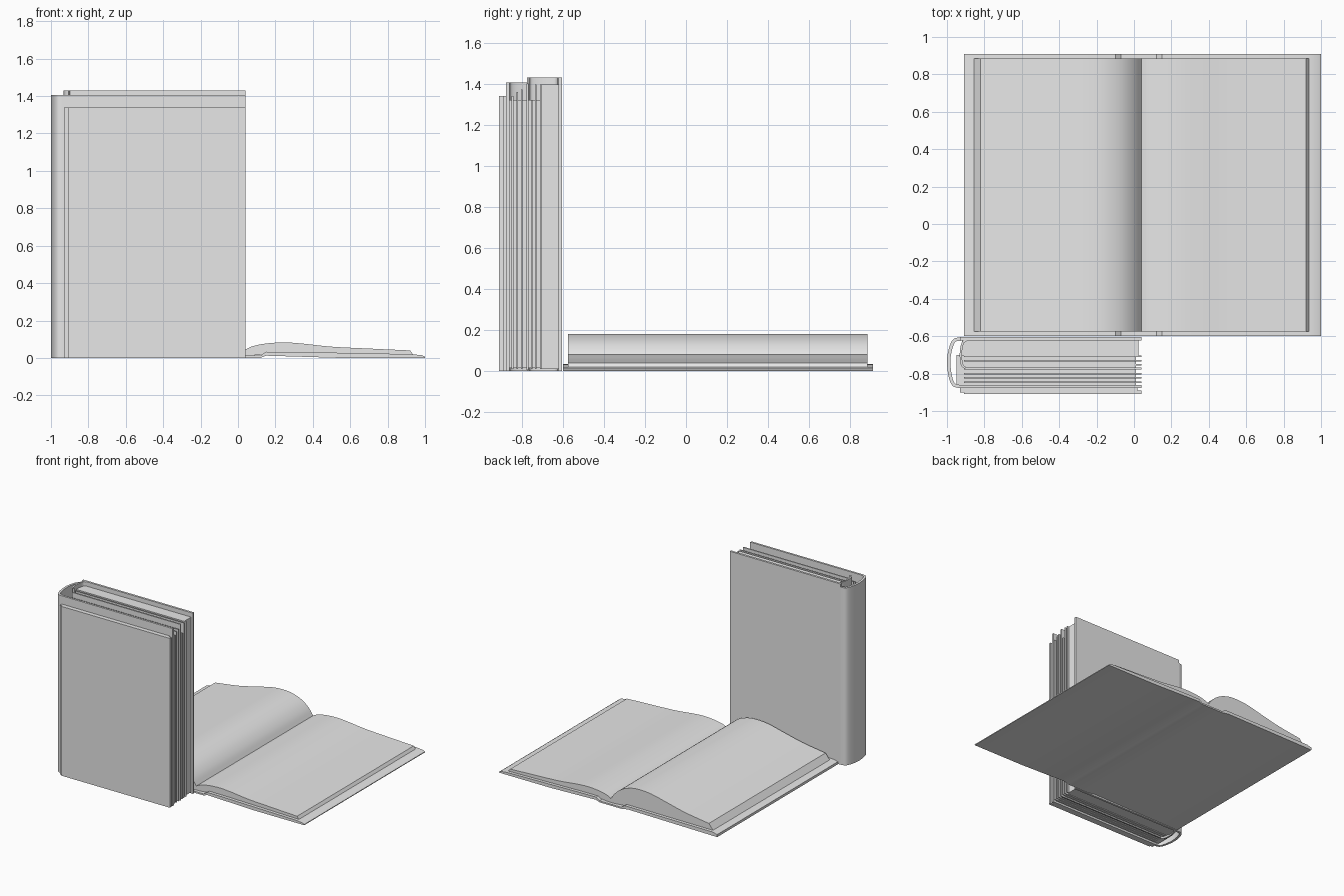
import bpy, bmesh
from mathutils import Vector
from math import radians

cube = bpy.data.objects.get("Cube")
if cube:
    bpy.data.objects.remove(cube, do_unlink=True)

grey = bpy.data.materials.new("plain_grey")
grey.use_nodes = True
colour = (0.8, 0.8, 0.8, 1)
grey.diffuse_color = colour
grey.node_tree.nodes["Principled BSDF"].inputs["Base Color"].default_value = colour


def prism(name, outline, axis, low, high):
    """Extrude a flat outline along z (outline in xy) or y (outline in xz)."""
    bm = bmesh.new()
    def place(a, b, t):
        return (a, b, t) if axis == "z" else (a, t, b)
    face = bm.faces.new([bm.verts.new(place(a, b, low)) for a, b in outline])
    new = bmesh.ops.extrude_face_region(bm, geom=[face])["geom"]
    bmesh.ops.translate(bm, vec=Vector(place(0, 0, high - low)),
                        verts=[g for g in new if isinstance(g, bmesh.types.BMVert)])
    bmesh.ops.recalc_face_normals(bm, faces=bm.faces)
    mesh = bpy.data.meshes.new(name)
    bm.to_mesh(mesh)
    bm.free()
    ob = bpy.data.objects.new(name, mesh)
    bpy.context.collection.objects.link(ob)
    mesh.materials.append(grey)
    bpy.ops.object.select_all(action="DESELECT")
    ob.select_set(True)
    bpy.context.view_layer.objects.active = ob
    bpy.ops.object.shade_smooth_by_angle(angle=radians(28))
    return ob


def smooth_line(points, steps=4):
    """Catmull-Rom curve through the points."""
    pts = [Vector(p) for p in points]
    pts = [2 * pts[0] - pts[1]] + pts + [2 * pts[-1] - pts[-2]]
    out = []
    for a, b, c, d in zip(pts, pts[1:], pts[2:], pts[3:]):
        for i in range(steps):
            t = i / steps
            out.append(0.5 * (2 * b + (c - a) * t + (2 * a - 5 * b + 4 * c - d) * t * t
                              + (3 * b - a - 3 * c + d) * t ** 3))
    return out + [pts[-2]]


def band(points, thick):
    """Closed outline of a strip lying to the left of a path."""
    inner = []
    for i, p in enumerate(points):
        d = points[min(i + 1, len(points) - 1)] - points[max(i - 1, 0)]
        d.normalize()
        inner.append(p + thick * Vector((-d.y, d.x)))
    return list(points) + inner[::-1]


def slab(name, x0, x1, y0, y1, z0, z1):
    return prism(name, [(x0, y0), (x1, y0), (x1, y1), (x0, y1)], "z", z0, z1)


# Open book: cover with dropped spine strip
prism("open_cover", [(-0.91, 0), (-0.13, 0.01), (-0.07, 0), (0.12, 0), (0.15, 0.012),
                     (0.55, 0), (1, 0), (1, 0.006), (0.985, 0.014), (0.93, 0.02),
                     (0.3, 0.032), (0.15, 0.033), (0.12, 0.012), (-0.07, 0.012),
                     (-0.1, 0.033), (-0.87, 0.03), (-0.91, 0.02)], "y", -0.6, 0.91)

# Open book: two curved page blocks
left_top = smooth_line([(0.04, 0.04), (0, 0.095), (-0.06, 0.142), (-0.14, 0.172), (-0.22, 0.18),
                        (-0.32, 0.172), (-0.46, 0.14), (-0.62, 0.104), (-0.82, 0.075)])
prism("left_pages", left_top + [(-0.86, 0.025), (-0.1, 0.02), (0.04, 0.01)], "y", -0.575, 0.885)
right_top = smooth_line([(0.04, 0.045), (0.08, 0.063), (0.15, 0.077), (0.25, 0.083),
                         (0.36, 0.075), (0.5, 0.06), (0.7, 0.05), (0.92, 0.04)])
prism("right_pages", right_top + [(0.937, 0.018), (0.15, 0.02), (0.04, 0.01)], "y", -0.575, 0.885)

# Standing book: back board, rounded spine shell and front boards
EDGE = 0.04
slab("back_board", -0.93, EDGE, -0.622, -0.605, 0, 1.43)
spine = smooth_line([(-0.92, -0.605), (-0.965, -0.615), (-0.988, -0.66), (-1, -0.735),
                     (-0.99, -0.82), (-0.97, -0.865), (-0.94, -0.876)])
prism("spine_shell", band(spine, 0.018), "z", 0, 1.405)
slab("front_board", -0.945, EDGE, -0.876, -0.86, 0, 1.405)
slab("front_panel", -0.91, EDGE, -0.91, -0.89, 0, 1.34)
slab("panel_hinge", -0.93, EDGE - 0.02, -0.9, -0.87, 0, 1.34)

# Inner lining wrapped around the back half of the pages
lining = smooth_line([(-0.9, -0.615), (-0.922, -0.635), (-0.932, -0.695),
                      (-0.925, -0.755), (-0.905, -0.775)])
prism("inner_lining", band(lining, 0.012), "z", 0, 1.43)
slab("inner_board", -0.91, EDGE, -0.777, -0.767, 0.005, 1.4)

# Page blocks and separate leaves
slab("back_pages", -0.92, EDGE - 0.015, -0.705, -0.62, 0.01, 1.395)
slab("front_pages", -0.95, 0.01, -0.862, -0.7, 0.015, 1.32)
for i, (y, top) in enumerate([(-0.845, 1.34), (-0.822, 1.36), (-0.8, 1.37),
                              (-0.752, 1.32), (-0.731, 1.395), (-0.706, 1.395)]):
    slab(f"leaf_{i + 1}", -0.91, EDGE, y - 0.004, y + 0.004, 0.01, top)
